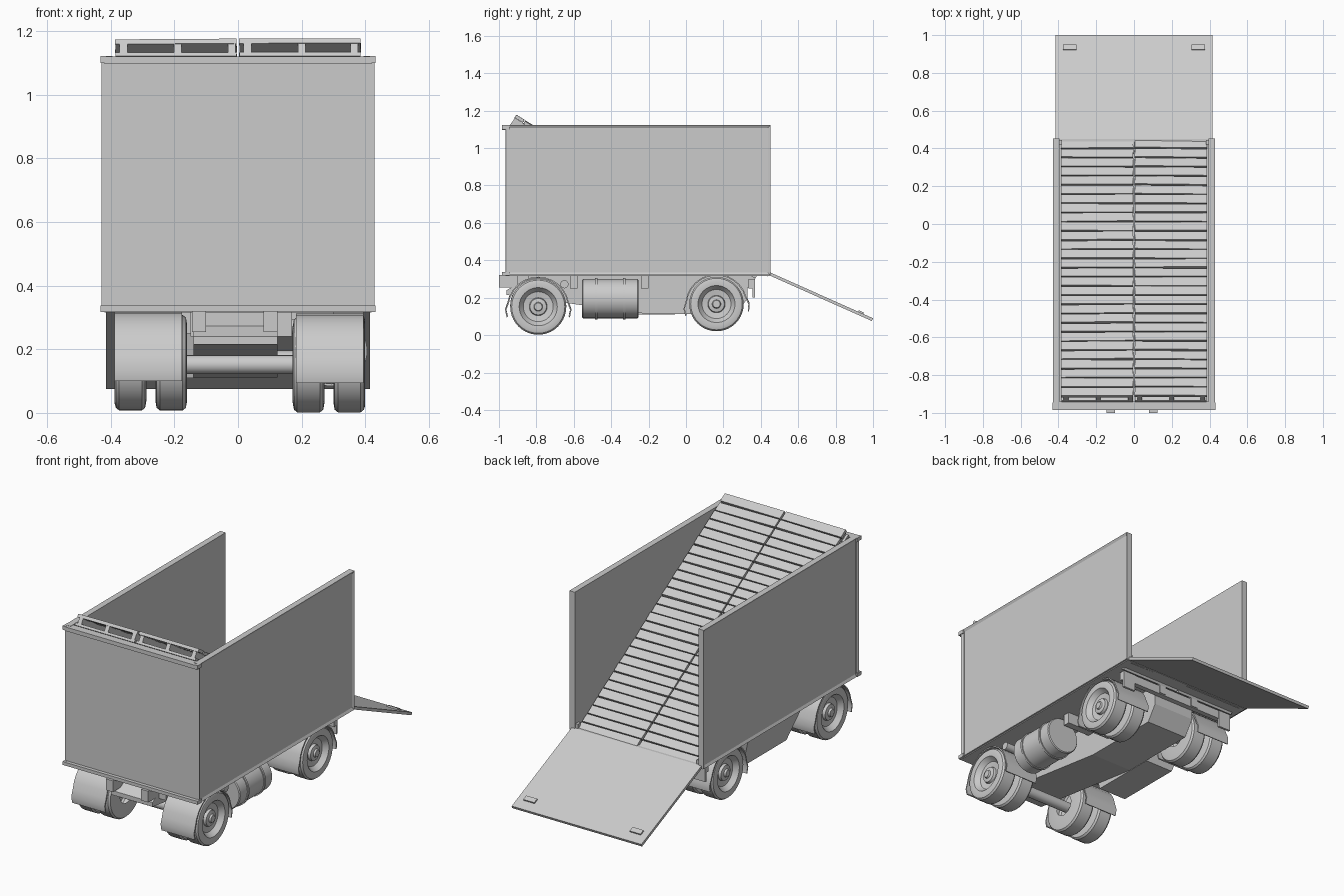
import bpy, bmesh, math, random
from mathutils import Vector, Matrix

if "Cube" in bpy.data.objects:
    bpy.data.objects.remove(bpy.data.objects["Cube"])
random.seed(4)

grey = bpy.data.materials.new("plain_grey")
grey.diffuse_color = (0.6, 0.6, 0.6, 1)
grey.use_nodes = True
grey.node_tree.nodes["Principled BSDF"].inputs["Base Color"].default_value = grey.diffuse_color


def finish(name, bm, smooth=False):
    bmesh.ops.recalc_face_normals(bm, faces=bm.faces)
    me = bpy.data.meshes.new(name)
    bm.to_mesh(me)
    bm.free()
    me.materials.append(grey)
    ob = bpy.data.objects.new(name, me)
    bpy.context.collection.objects.link(ob)
    if smooth:
        bpy.ops.object.select_all(action='DESELECT')
        ob.select_set(True)
        bpy.context.view_layer.objects.active = ob
        bpy.ops.object.shade_smooth_by_angle(angle=math.radians(35))
    return ob


def add_box(bm, x0, x1, y0, y1, z0, z1, mat=Matrix()):
    m = mat @ Matrix.Translation(((x0+x1)/2, (y0+y1)/2, (z0+z1)/2)) \
        @ Matrix.Diagonal((x1-x0, y1-y0, z1-z0, 1))
    return bmesh.ops.create_cube(bm, size=1, matrix=m)['verts']


def boxes(name, *dims):
    bm = bmesh.new()
    for d in dims:
        add_box(bm, *d)
    return finish(name, bm)


def extrude_yz(name, pts, x0, x1, smooth=False):
    """Closed side profile (y, z) extruded along x."""
    bm = bmesh.new()
    f = bm.faces.new([bm.verts.new((x0, y, z)) for y, z in pts])
    r = bmesh.ops.extrude_face_region(bm, geom=[f])
    vs = [v for v in r['geom'] if isinstance(v, bmesh.types.BMVert)]
    bmesh.ops.translate(bm, verts=vs, vec=(x1-x0, 0, 0))
    return finish(name, bm, smooth)


def lathe(name, profile, centre, axis='X', sign=1, seg=40):
    """Profile (distance along axis, radius) turned about x or y."""
    bm = bmesh.new()
    ax = Vector((1, 0, 0)) if axis == 'X' else Vector((0, 1, 0))
    vs = [bm.verts.new(ax*a*sign + Vector((0, 0, r))) for a, r in profile]
    es = [bm.edges.new(p) for p in zip(vs, vs[1:])]
    bmesh.ops.spin(bm, geom=vs+es, cent=(0, 0, 0), axis=ax, angle=2*math.pi,
                   steps=seg, use_merge=True)
    bmesh.ops.remove_doubles(bm, verts=bm.verts, dist=1e-5)
    bmesh.ops.translate(bm, verts=bm.verts, vec=centre)
    return finish(name, bm, True)


# cargo box: floor, front wall with lips, side walls with recessed panels
boxes("floor", (-.42, .42, -.965, .45, .315, .335))
boxes("front_wall", (-.425, .425, -.965, -.945, .32, 1.12),
      (-.42, .42, -.985, -.94, 1.097, 1.12), (-.42, .42, -.985, -.94, .318, .337))
for s, side in ((1, "right"), (-1, "left")):
    bm = bmesh.new()
    add_box(bm, .395, .43, -.965, .452, .32, 1.122)
    face = max(bm.faces, key=lambda f: f.calc_center_median().x)
    bmesh.ops.inset_region(bm, faces=[face], thickness=.02, depth=0)
    bmesh.ops.translate(bm, verts=face.verts, vec=(-.008, 0, 0))
    r = bmesh.ops.extrude_face_region(bm, geom=[face])
    bmesh.ops.delete(bm, geom=[face], context='FACES')
    bmesh.ops.scale(bm, vec=(s, 1, 1), verts=bm.verts)
    finish(side + "_wall", bm)
    # corner posts and hinges
    x = sorted((s*.415, s*.432))
    boxes(side + "_corner_caps", (*x, -.985, -.945, 1.1, 1.122), (*x, -.985, -.945, .318, .338))
    x = sorted((s*.38, s*.397))
    boxes(side + "_hinge", (*x, .42, .445, .335, .36))

# lowered tailgate with two latch plates
ta = math.atan2(-.245, .55)
gate = Matrix.Translation((0, .45, .335)) @ Matrix.Rotation(ta, 4, 'X')
bm = bmesh.new()
add_box(bm, -.415, .415, 0, .602, -.016, 0, gate)
for s in (-1, 1):
    add_box(bm, s*.34-.035, s*.34+.035, .515, .545, 0, .008, gate)
finish("tailgate", bm)

# sloping timber pallets: local y runs down the slope from the front top edge
slope = math.atan2(-.85, 1.36)
ramp = Matrix.Translation((0, -.91, 1.178)) @ Matrix.Rotation(slope, 4, 'X')
L, N = 1.604, 28
bm = bmesh.new()
pitch = L / N
for col in (-1, 1):
    for i in range(N):
        a = random.uniform(-.008, .008)
        jig = Matrix.Translation((col*.195, (i+.5)*pitch, random.uniform(-.002, .002))) \
            @ Matrix.Rotation(a, 4, 'Z') @ Matrix.Rotation(col*random.uniform(0, .012), 4, 'Y') \
            @ Matrix.Rotation(random.uniform(-.06, .06), 4, 'X')
        add_box(bm, -.191, .191, -pitch*.44, pitch*.44, -.018, 0, ramp @ jig)
finish("pallet_planks", bm)
bm = bmesh.new()
for x in (-.36, -.19, -.02, .03, .2, .365):
    add_box(bm, x-.012, x+.012, .004, L-.06, -.05, -.017, ramp)
for col in (-1, 1):
    for y in (.003, .27, .52, .56, .8, 1.04, 1.09, 1.3, 1.5):
        add_box(bm, col*.195-.19, col*.195+.19, y, y+.05, -.064, -.05, ramp)
finish("pallet_bearers", bm)

# chassis rails, cross members and brackets
boxes("chassis_rails", (-.145, -.10, -1.0, .37, .255, .32), (.08, .125, -1.0, .37, .255, .32))
boxes("cross_members", (-.15, .17, -.9, -.84, .24, .318), (-.38, .38, .335, .365, .25, .30),
      (-.3, .3, -.24, -.2, .25, .318), (-.3, .3, -.62, -.58, .25, .318))
boxes("tail_lamp_brackets", (.30, .38, .355, .368, .20, .30), (-.38, -.30, .355, .368, .20, .30))

# wedge-shaped belly down the middle
extrude_yz("belly", [(-.96, .24), (-.96, .215), (-.2, .112), (.27, .112), (.33, .2),
                     (.33, .318), (-.82, .318)], -.14, .125)

# storage box on the left with chamfered lower edge
bm = bmesh.new()
vs = add_box(bm, -.39, -.14, -.52, -.02, .11, .318)
for v in vs:
    if v.co.z < .2:
        v.co.y += .06 if v.co.y < -.3 else -.04
        if v.co.x < -.3:
            v.co.x += .07
finish("left_storage_box", bm)

# round tank on the right with straps and filler pipe
R = .105
lathe("right_tank", [(-.15, 0), (-.15, R-.005), (-.145, R), (.145, R), (.15, R-.005), (.15, 0)],
      (.295, -.405, .195), 'Y')
for i, y in enumerate((-.48, -.33)):
    lathe("tank_strap_%d" % i, [(-.006, R-.01), (-.006, R+.006), (.006, R+.006), (.006, R-.01)],
          (.295, y, .195), 'Y')
lathe("air_cylinder", [(0, 0), (0, .022), (.28, .022), (.28, 0)], (.1, -.65, .272), 'X', 1, 20)

# twin wheels, mudguards and axles
inner = [(-.05, .06), (-.05, .12), (-.046, .142), (-.036, .15), (.036, .15), (.046, .142),
         (.05, .12), (.05, .06)]
outer = [(-.05, .06), (-.05, .12), (-.046, .142), (-.036, .15), (.036, .15), (.046, .142),
         (.05, .128), (.048, .102), (.042, .098), (.02, .08), (.015, .048), (.03, .044),
         (.034, .024), (.044, .02), (.044, 0)]
for end, cy, cz, rs, a0, a1 in (("front", -.79, .152, 1, -18, 198), ("rear", .163, .166, .97, -12, 200)):
    lathe(end + "_axle", [(-.3, 0), (-.3, .03), (.3, .03), (.3, 0)], (0, cy, cz), 'X', 1, 16)
    for s, side in ((1, "right"), (-1, "left")):
        off = 0 if s == 1 else .012
        dz = 0 if s == 1 else .006
        nm = end + "_" + side
        lathe(nm + "_inner_wheel", [(a, r*rs) for a, r in inner], (s*.222+off, cy, cz+dz), 'X', s)
        lathe(nm + "_outer_wheel", [(a, r*rs) for a, r in outer], (s*.35+off, cy, cz+dz), 'X', s)
        arc = [math.radians(a0 + (a1-a0)*i/16) for i in range(17)]
        def ring(r, seq):
            out = []
            for t in seq:
                flare = .012 if math.sin(t) < .1 else 0
                out.append((cy + (r+flare)*math.cos(t), cz + dz - .006 + r*math.sin(t)))
            return out
        x = sorted((s*.182+off/2, s*.395+off/2))
        extrude_yz(nm + "_mudguard", ring(.166, arc) + ring(.159, arc[::-1]), *x, True)
